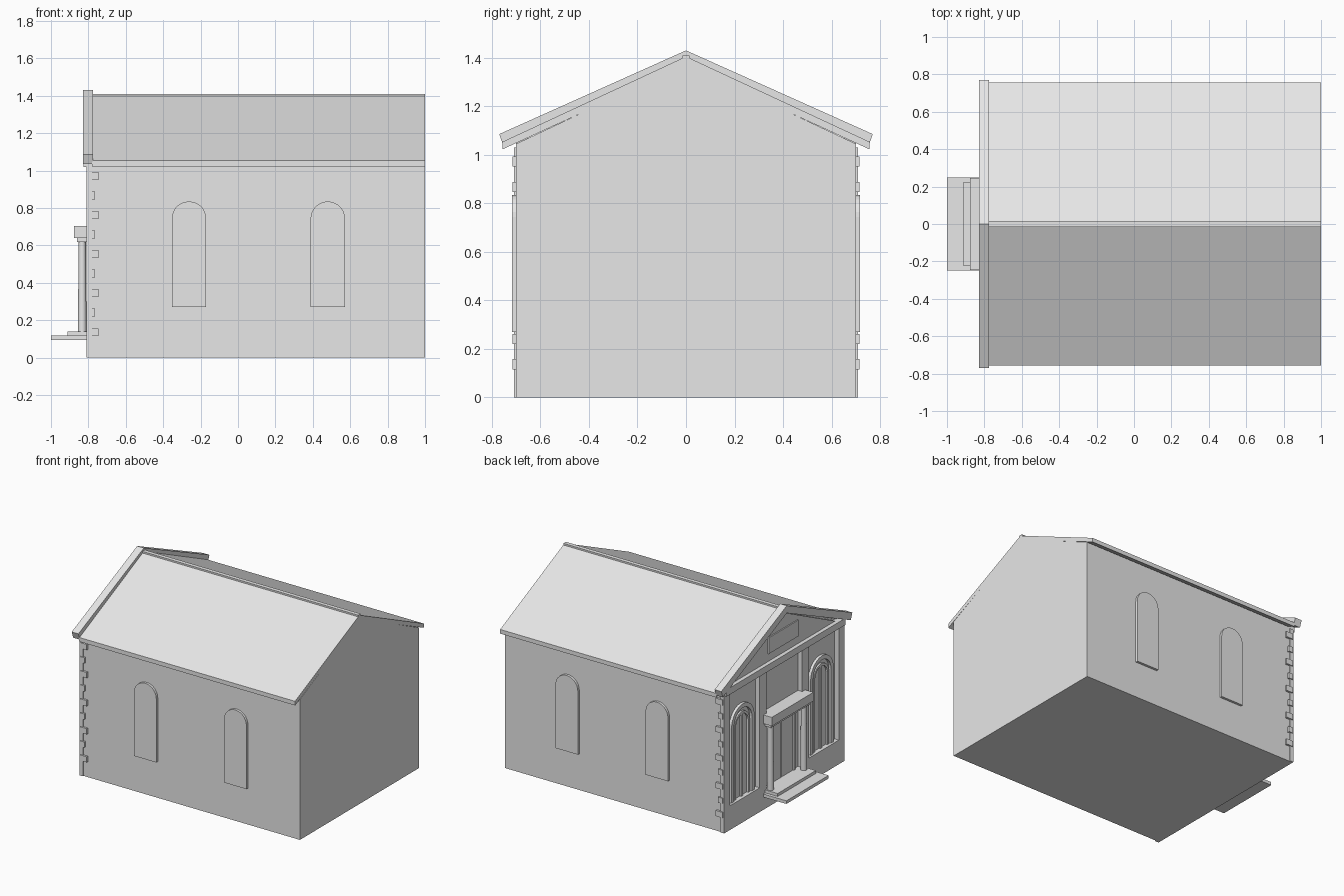
import bpy, bmesh, math
from mathutils import Vector

cube = bpy.data.objects.get("Cube")
if cube:
    bpy.data.objects.remove(cube, do_unlink=True)

stone = bpy.data.materials.new("light_grey_stone")
stone.use_nodes = True
GREY = (0.8, 0.8, 0.8, 1)
stone.diffuse_color = GREY
stone.node_tree.nodes["Principled BSDF"].inputs["Base Color"].default_value = GREY


def finish(name, bm):
    bmesh.ops.recalc_face_normals(bm, faces=bm.faces)
    mesh = bpy.data.meshes.new(name)
    bm.to_mesh(mesh)
    bm.free()
    mesh.materials.append(stone)
    ob = bpy.data.objects.new(name, mesh)
    bpy.context.collection.objects.link(ob)
    return ob


def prism(name, outline, start, end, axis="x"):
    """Extrude an outline of (across, up) points along x or y."""
    bm = bmesh.new()
    place = (lambda a, z: (start, a, z)) if axis == "x" else (lambda a, z: (a, start, z))
    face = bm.faces.new([bm.verts.new(place(a, z)) for a, z in outline])
    ext = bmesh.ops.extrude_face_region(bm, geom=[face])
    move = Vector((end - start, 0, 0)) if axis == "x" else Vector((0, end - start, 0))
    bmesh.ops.translate(bm, vec=move, verts=[v for v in ext["geom"] if isinstance(v, bmesh.types.BMVert)])
    return finish(name, bm)


def box(name, x0, x1, y0, y1, z0, z1):
    return prism(name, [(y0, z0), (y1, z0), (y1, z1), (y0, z1)], x0, x1)


def arch(centre, half, base, top, steps=14):
    """Round-headed outline, open at the base."""
    pts = [(centre + half, base)]
    for i in range(steps + 1):
        t = math.pi * i / steps
        pts.append((centre + half * math.cos(t), top - half + half * math.sin(t)))
    return pts + [(centre - half, base)]


def arch_ring(name, centre, half, base, top, width, x0, x1):
    outer = arch(centre, half, base, top)
    inner = arch(centre, half - width, base, top - width)
    return prism(name, outer + inner[::-1], x0, x1)


def chevron(reach, apex, eave, low_reach, low_apex, low_eave):
    return [(0, apex), (reach, eave), (low_reach, low_eave), (0, low_apex),
            (-low_reach, low_eave), (-reach, eave)]


FRONT, BACK, RECESS, SIDE = -0.81, 1.0, -0.775, 0.7

# Main hall and roof
prism("hall_body", [(-SIDE, 0), (SIDE, 0), (SIDE, 1.045), (0, 1.375), (-SIDE, 1.045)], RECESS, BACK)
prism("roof", chevron(0.757, 1.405, 1.053, 0.757, 1.37, 1.022), -0.78, BACK)
box("ridge_cap", -0.78, BACK, -0.015, 0.015, 1.39, 1.41)
prism("gable_verge", chevron(0.77, 1.43, 1.085, 0.752, 1.375, 1.035), -0.83, -0.775)

# Entrance gable, tie beam and sign plate
prism("gable_field", [(-0.7, 1.03), (0.7, 1.03), (0, 1.37)], -0.795, RECESS)
box("tie_beam", -0.825, RECESS, -0.7, 0.7, 1.02, 1.07)
box("gable_panel", -0.804, -0.795, -0.175, 0.175, 1.13, 1.25)

# Plinth and door threshold
box("door_threshold", FRONT, RECESS, -0.21, 0.21, 0, 0.14)

for side, label in ((1, "north"), (-1, "south")):
    def across(name, x0, x1, a, b, z0, z1):
        box(f"{label}_{name}", x0, x1, *sorted((side * a, side * b)), z0, z1)

    # Facade piers and plinth framing the recessed bays
    across("plinth", FRONT, RECESS, 0.21, SIDE, 0, 0.18)
    across("corner_pier", FRONT, RECESS, 0.64, SIDE, 0.18, 1.04)
    across("door_pier", FRONT, RECESS, 0.21, 0.29, 0.18, 1.03)

    # Facade arched window: two rings and a narrow light
    mid = side * 0.465
    arch_ring(f"{label}_window_arch", mid, 0.135, 0.18, 0.87, 0.03, -0.795, RECESS)
    arch_ring(f"{label}_window_inner_arch", mid, 0.09, 0.18, 0.81, 0.018, -0.788, RECESS)
    across("window_mullion", -0.786, RECESS, 0.455, 0.475, 0.18, 0.795)

    # Corner strip and alternating quoins
    across("corner_strip", FRONT, -0.78, SIDE, 0.708, 0, 1.03)
    for i in range(9):
        z = 0.115 + 0.1045 * i
        across(f"quoin_{i + 1}", -0.8, -0.765 if i % 2 else -0.745, SIDE, 0.715, z, z + 0.042)

    # Side windows
    for i, x in enumerate((-0.262, 0.48)):
        prism(f"{label}_side_window_{i + 1}", arch(x, 0.092, 0.27, 0.835), side * SIDE, side * 0.718, "y")

    # Porch column with gentle taper
    bm = bmesh.new()
    bmesh.ops.create_cone(bm, cap_ends=True, segments=20, radius1=0.023, radius2=0.019, depth=0.48)
    bmesh.ops.translate(bm, vec=(-0.833, side * 0.195, 0.38), verts=bm.verts)
    column = finish(f"{label}_porch_column", bm)
    bpy.context.view_layer.objects.active = column
    column.select_set(True)
    bpy.ops.object.shade_smooth_by_angle(angle=math.radians(40))
    column.select_set(False)

# Door leaf, porch lintel and steps
door_frame = [(-0.16, 0.14), (-0.16, 0.6), (0.16, 0.6), (0.16, 0.14),
              (0.14, 0.14), (0.14, 0.58), (-0.14, 0.58), (-0.14, 0.14)]
prism("door_frame", door_frame, -0.79, RECESS)
for y in (-0.07, 0.07):
    box("door_leaf", -0.782, RECESS, y - 0.066, y + 0.066, 0.14, 0.57)
box("porch_lintel", -0.878, RECESS, -0.245, 0.245, 0.64, 0.705)
box("porch_lintel_base", -0.862, RECESS, -0.23, 0.23, 0.617, 0.64)
box("lower_step", -1.0, -0.81, -0.248, 0.248, 0.095, 0.118)
box("upper_step", -0.912, -0.8, -0.225, 0.225, 0.118, 0.14)
